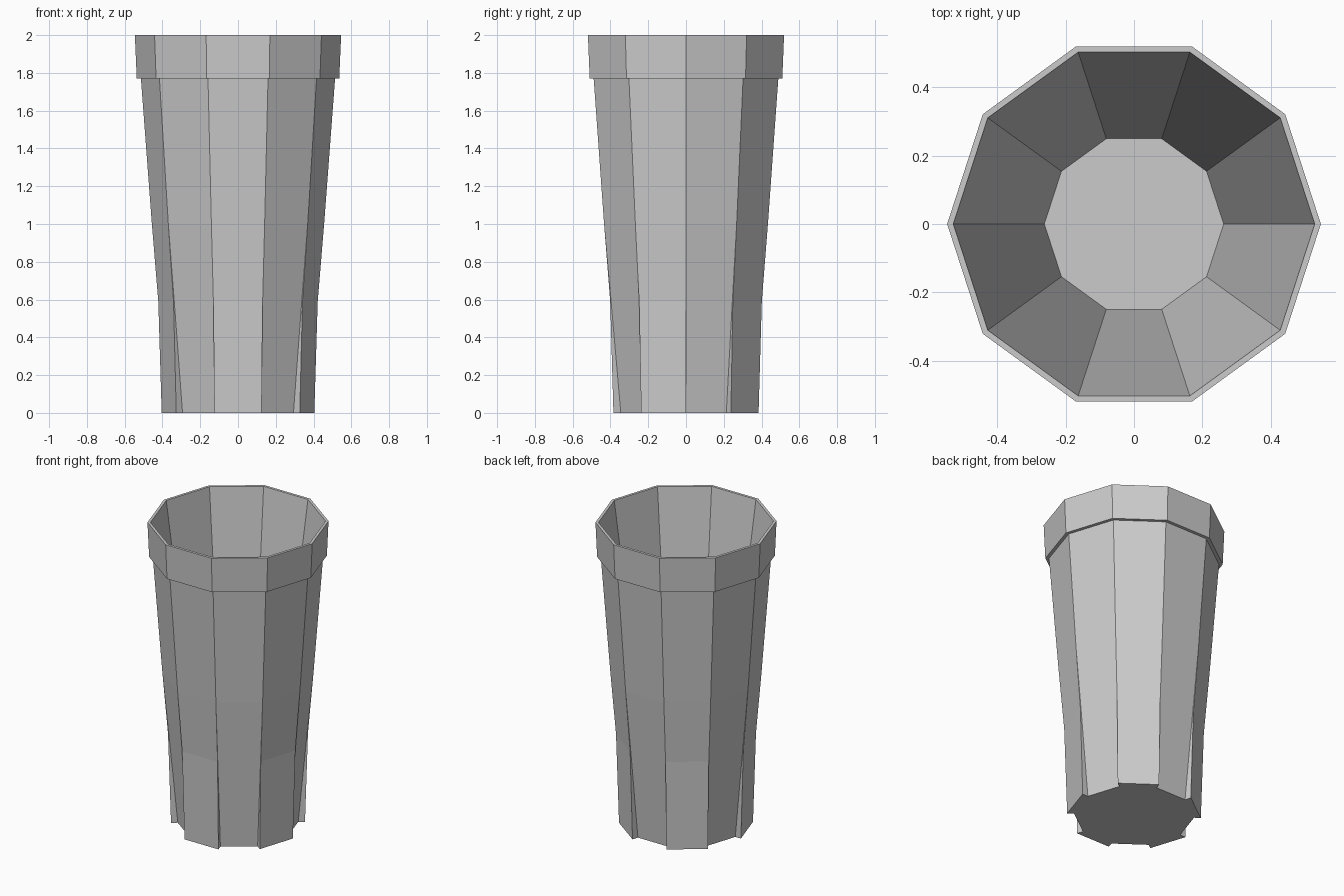
import bpy, bmesh
from math import radians, cos, sin

if "Cube" in bpy.data.objects:
    bpy.data.objects.remove(bpy.data.objects["Cube"])

SIDES = 10
# (z, radius of raised panels, radius of recessed panels), outside bottom to inside floor
PROFILE = [
    (0.00, 0.404, 0.363),
    (0.59, 0.422, 0.417),
    (1.00, 0.456, 0.456),
    (1.77, 0.514, 0.514),
    (1.77, 0.536, 0.536),   # rim step
    (2.00, 0.546, 0.546),
    (2.00, 0.528, 0.528),   # lip
    (0.10, 0.262, 0.262),   # inner floor
]


def ring(bm, z, raised, recessed):
    """Two points per panel; raised and recessed panels alternate from the front."""
    verts = []
    for i in range(SIDES):
        r = recessed if i % 2 else raised
        for offset in (-18, 18):
            a = radians(-90 + 36 * i + offset)
            verts.append(bm.verts.new((r * cos(a), r * sin(a), z)))
    return verts


bm = bmesh.new()
rings = [ring(bm, *p) for p in PROFILE]

# Walls between successive rings
n = SIDES * 2
for lo, hi in zip(rings, rings[1:]):
    for i in range(n):
        j = (i + 1) % n
        bm.faces.new((lo[i], lo[j], hi[j], hi[i]))

# Underside and inner floor
bm.faces.new(rings[0][::-1])
bm.faces.new(rings[-1])

# Close the panel seams where neighbouring panels meet
bmesh.ops.remove_doubles(bm, verts=bm.verts[:], dist=0.0005)
bmesh.ops.recalc_face_normals(bm, faces=bm.faces[:])

mesh = bpy.data.meshes.new("faceted_cup")
bm.to_mesh(mesh)
bm.free()
cup = bpy.data.objects.new("faceted_cup", mesh)
bpy.context.collection.objects.link(cup)
